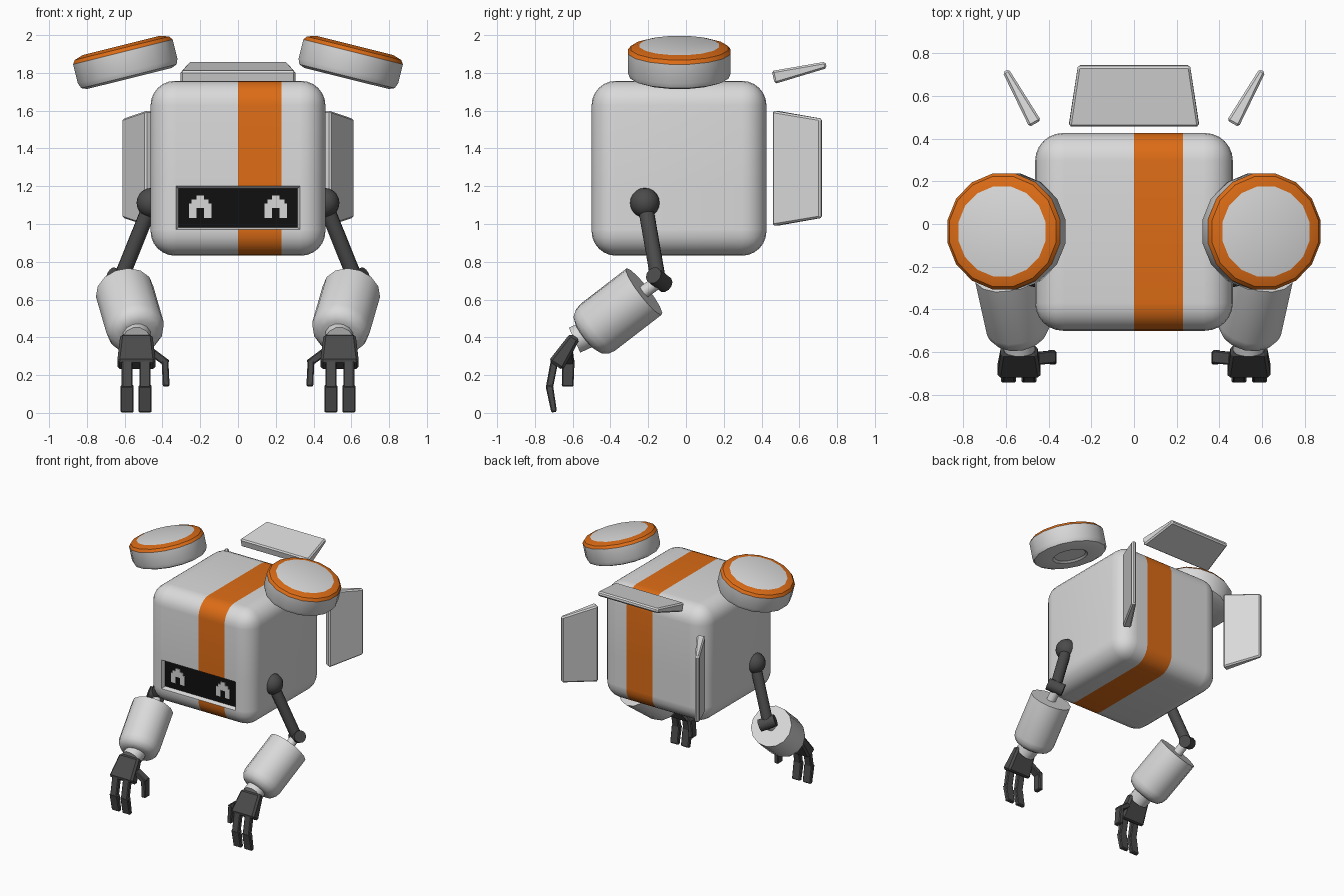
import bpy, bmesh, math
from mathutils import Vector, Matrix

if "Cube" in bpy.data.objects:
    bpy.data.objects.remove(bpy.data.objects["Cube"])


def material(name, r, g, b):
    m = bpy.data.materials.new(name)
    m.diffuse_color = (r, g, b, 1)
    m.use_nodes = True
    m.node_tree.nodes["Principled BSDF"].inputs["Base Color"].default_value = m.diffuse_color
    return m


WHITE = material("shell white", 0.70, 0.70, 0.70)
ORANGE = material("orange", 0.72, 0.15, 0.008)
DARK = material("dark grey", 0.07, 0.07, 0.07)
BLACK = material("screen black", 0.005, 0.005, 0.005)
EYE = material("eye grey", 0.68, 0.68, 0.68)


def finish(name, bm, *mats, angle=32):
    bmesh.ops.recalc_face_normals(bm, faces=bm.faces[:])
    me = bpy.data.meshes.new(name)
    bm.to_mesh(me)
    bm.free()
    for m in mats:
        me.materials.append(m)
    me.shade_smooth()
    me.set_sharp_from_angle(angle=math.radians(angle))
    ob = bpy.data.objects.new(name, me)
    bpy.context.collection.objects.link(ob)
    return ob


def lathe(name, profile, sides, origin, axis, *mats, rule=None):
    """Spin (radius, height) points about an axis; rule picks the material per band."""
    bm = bmesh.new()
    rings = [[bm.verts.new((r * math.cos(a), r * math.sin(a), h))
              for a in (2 * math.pi * (i + 0.5) / sides for i in range(sides))] if r > 0
             else [bm.verts.new((0, 0, h))] for r, h in profile]
    for b, (lo, hi) in enumerate(zip(rings, rings[1:])):
        for i in range(sides):
            j = (i + 1) % sides
            if len(lo) == 1:
                f = bm.faces.new((lo[0], hi[i], hi[j]))
            elif len(hi) == 1:
                f = bm.faces.new((lo[i], lo[j], hi[0]))
            else:
                f = bm.faces.new((lo[i], lo[j], hi[j], hi[i]))
            f.material_index = rule(b) if rule else 0
    rot = Vector(axis).to_track_quat('Z', 'Y').to_matrix().to_4x4()
    bm.transform(Matrix.Translation(origin) @ rot)
    return finish(name, bm, *mats)


def rod(name, p0, p1, r, mat, sides=12):
    axis = Vector(p1) - Vector(p0)
    n = axis.length
    return lathe(name, [(0, 0), (r, 0), (r, n), (0, n)], sides, p0, axis, mat)


def tapered_box(name, p0, p1, wide, size0, size1, mat, bevel=0.01):
    """Box from p0 to p1; sizes are (width along 'wide', thickness)."""
    p0, p1 = Vector(p0), Vector(p1)
    axis = (p1 - p0).normalized()
    w = Vector(wide)
    w = (w - axis * w.dot(axis)).normalized()
    t = axis.cross(w)
    bm = bmesh.new()
    ends = [[bm.verts.new(p + w * (a * s[0] / 2) + t * (b * s[1] / 2))
             for a, b in ((-1, -1), (1, -1), (1, 1), (-1, 1))]
            for p, s in ((p0, size0), (p1, size1))]
    for e in ends:
        bm.faces.new(e)
    for i in range(4):
        j = (i + 1) % 4
        bm.faces.new((ends[0][i], ends[0][j], ends[1][j], ends[1][i]))
    bmesh.ops.recalc_face_normals(bm, faces=bm.faces[:])
    bmesh.ops.bevel(bm, geom=bm.edges[:], offset=bevel, segments=1, affect='EDGES')
    return finish(name, bm, mat)


# Body: rounded cube, cut for the stripe and the recessed screen
H, CY, CZ = 0.463, -0.037, 1.295
bm = bmesh.new()
bmesh.ops.create_cube(bm, size=2 * H, matrix=Matrix.Translation((0, CY, CZ)))
bmesh.ops.bevel(bm, geom=bm.edges[:], offset=0.13, segments=6, profile=0.5, affect='EDGES')
for co, no in [((x, 0, 0), (1, 0, 0)) for x in (-0.328, 0, 0.23, 0.328)] + \
              [((0, 0, z), (0, 0, 1)) for z in (0.97, 1.2)]:
    bmesh.ops.bisect_plane(bm, geom=bm.verts[:] + bm.edges[:] + bm.faces[:],
                           plane_co=co, plane_no=no)
screen = []
for f in bm.faces:
    c = f.calc_center_median()
    front_band = c.y < CY - 0.3 and 0.97 < c.z < 1.2
    if front_band and abs(c.x) < 0.328 and f.normal.y < -0.99:
        screen.append(f)
    elif 0 < c.x < 0.23:
        f.material_index = 1
bmesh.ops.inset_region(bm, faces=screen, thickness=0.012, depth=-0.03, use_even_offset=True)
for f in screen:
    f.material_index = 2
finish("body", bm, WHITE, ORANGE, BLACK)

# Eyes: thin arch-shaped plates on the screen
for s in (-1, 1):
    bm = bmesh.new()
    for x0, x1, z0, z1 in ((-0.02, 0.02, 1.13, 1.152), (-0.045, 0.045, 1.085, 1.13),
                           (-0.06, -0.02, 1.032, 1.085), (0.02, 0.06, 1.032, 1.085),
                           (-0.06, -0.045, 1.085, 1.108), (0.045, 0.06, 1.085, 1.108)):
        bmesh.ops.create_cube(bm, size=1, matrix=Matrix.Translation(
            (s * 0.2 + (x0 + x1) / 2, CY - H + 0.027, (z0 + z1) / 2))
            @ Matrix.Diagonal((x1 - x0, 0.006, z1 - z0, 1)))
    finish("eye", bm, EYE)

# Top fin
tapered_box("top_fin", (0, 0.462, 1.776), (0, 0.742, 1.842), (1, 0, 0),
            (0.61, 0.07), (0.525, 0.035), WHITE)

POD = [(0, -0.072), (0.115, -0.072), (0.13, -0.085), (0.235, -0.085), (0.265, -0.073),
       (0.277, -0.045), (0.277, 0.06), (0.262, 0.08), (0.215, 0.095), (0, 0.095)]
FOREARM = [(0, 0), (0.155, 0), (0.155, 0.315), (0.147, 0.35), (0.127, 0.378),
           (0.095, 0.392), (0, 0.392)]

for s, side in ((-1, "left"), (1, "right")):
    def P(x, y, z):
        return Vector((s * x, y, z))

    # Floating pod with orange rim
    tilt = math.radians(14)
    lathe(side + "_pod", POD, 16, P(0.595, -0.035, 1.853),
          P(math.sin(tilt), 0, math.cos(tilt)), WHITE, ORANGE,
          rule=lambda b: int(b in (6, 7)))

    # Side fin
    tapered_box(side + "_fin", P(0.463, 0.47, 1.295), P(0.601, 0.718, 1.295), (0, 0, 1),
                (0.61, 0.063), (0.525, 0.032), WHITE)

    # Shoulder ball, upper arm and elbow
    bm = bmesh.new()
    bmesh.ops.create_uvsphere(bm, u_segments=16, v_segments=10, radius=0.079,
                              matrix=Matrix.Translation(P(0.458, -0.218, 1.112)))
    finish(side + "_shoulder", bm, DARK)
    rod(side + "_upper_arm", P(0.458, -0.218, 1.112), P(0.62, -0.148, 0.71), 0.041, DARK)
    rod(side + "_elbow", P(0.575, -0.112, 0.682), P(0.672, -0.172, 0.728), 0.046, DARK)

    # Forearm with its end joints
    back, front = P(0.60, -0.222, 0.642), P(0.53, -0.536, 0.40)
    axis = front - back
    rod(side + "_elbow_link", P(0.61, -0.14, 0.70), back + axis * 0.05, 0.035, WHITE)
    lathe(side + "_forearm", FOREARM, 14, back, axis, WHITE)
    rod(side + "_wrist", front - axis * 0.1, P(0.537, -0.59, 0.385), 0.075, WHITE)

    # Hand: palm, two fingers and an inner thumb
    tapered_box(side + "_palm", P(0.538, -0.588, 0.405), P(0.538, -0.69, 0.25), (1, 0, 0),
                (0.17, 0.06), (0.205, 0.09), DARK, 0.014)
    for x in (0.492, 0.587):
        tapered_box(side + "_finger_base", P(x, -0.695, 0.28), P(x, -0.724, 0.13), (1, 0, 0),
                    (0.058, 0.04), (0.058, 0.038), DARK, 0.006)
        tapered_box(side + "_finger_tip", P(x, -0.724, 0.145), P(x, -0.698, 0.004), (1, 0, 0),
                    (0.07, 0.04), (0.07, 0.03), DARK, 0.006)
    tapered_box(side + "_thumb_base", P(0.46, -0.63, 0.325), P(0.375, -0.622, 0.262), (0, 1, 0),
                (0.06, 0.04), (0.06, 0.04), DARK, 0.006)
    tapered_box(side + "_thumb_tip", P(0.387, -0.622, 0.285), P(0.38, -0.627, 0.14), (0, 1, 0),
                (0.065, 0.036), (0.062, 0.036), DARK, 0.006)
